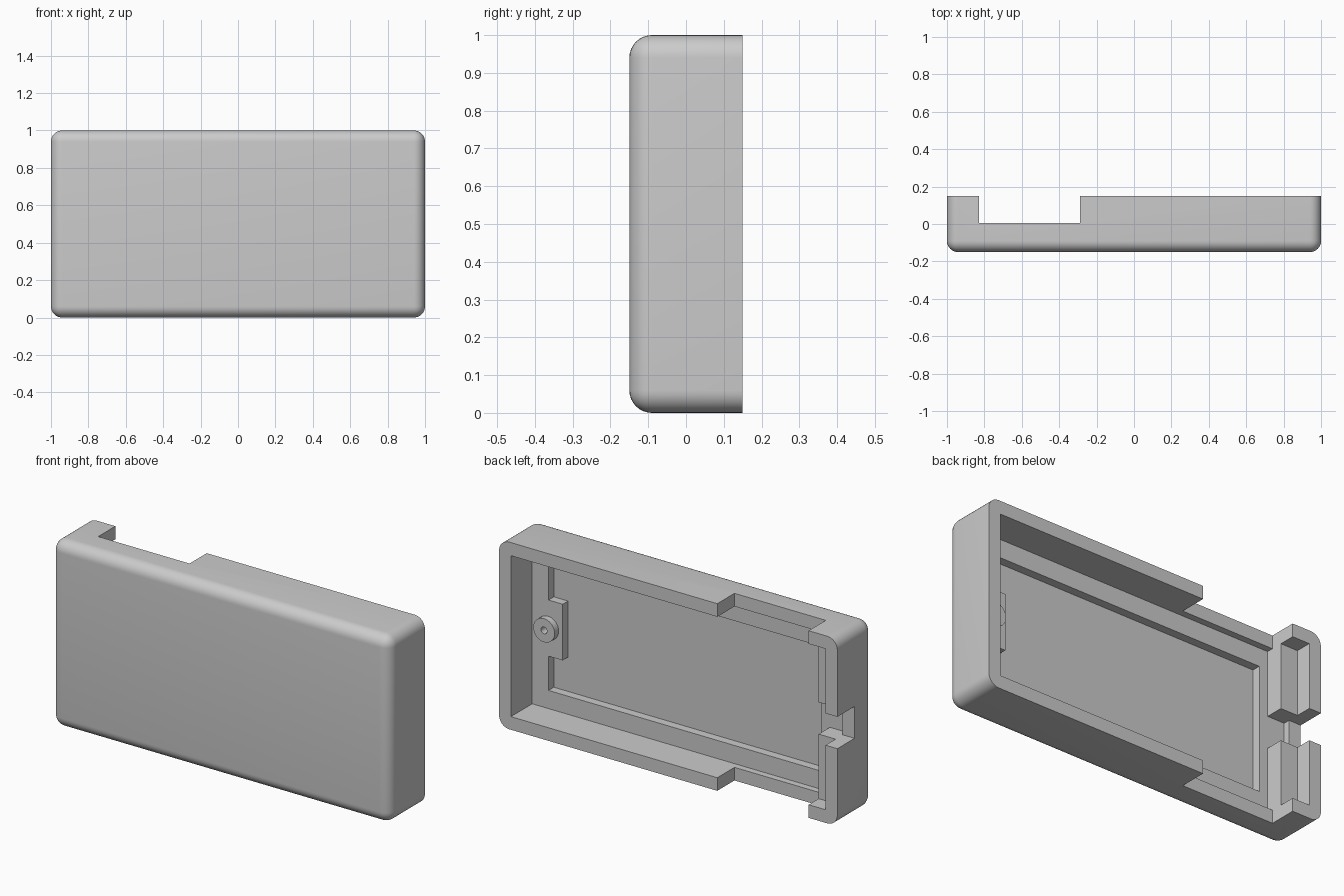
import bpy
import bmesh
import math
from mathutils import Matrix, Vector

cube = bpy.data.objects.get("Cube")
if cube:
    bpy.data.objects.remove(cube, do_unlink=True)

# Overall dimensions
BACK, FRONT = 0.15, -0.15
WALL, ROUND = 0.07, 0.06
LEDGE, FLOOR, NOTCH, STEP = -0.03, -0.075, 0.005, 0.065
INNER = 1 - WALL          # inner face of the end walls
END = -0.83               # face of the stepped end block
SLOT = (0.415, 0.585)     # slot through the end wall
OUT = 0.3                 # cutters run past the open back

grey = bpy.data.materials.new("light grey plastic")
grey.use_nodes = True
grey.diffuse_color = (0.6, 0.6, 0.6, 1)
grey.node_tree.nodes["Principled BSDF"].inputs["Base Color"].default_value = (0.6, 0.6, 0.6, 1)


def make_object(name, bm):
    bmesh.ops.recalc_face_normals(bm, faces=bm.faces)
    mesh = bpy.data.meshes.new(name)
    bm.to_mesh(mesh)
    bm.free()
    mesh.materials.append(grey)
    obj = bpy.data.objects.new(name, mesh)
    bpy.context.collection.objects.link(obj)
    return obj


def prism(name, profile, y0, y1):
    """Extrude an x-z outline from y0 to y1."""
    bm = bmesh.new()
    face = bm.faces.new([bm.verts.new((x, y0, z)) for x, z in profile])
    new = bmesh.ops.extrude_face_region(bm, geom=[face])["geom"]
    moved = [v for v in new if isinstance(v, bmesh.types.BMVert)]
    bmesh.ops.translate(bm, verts=moved, vec=Vector((0, y1 - y0, 0)))
    return make_object(name, bm)


def rect(x0, x1, z0, z1):
    return [(x0, z0), (x1, z0), (x1, z1), (x0, z1)]


def cylinder(name, x, z, radius, y0, y1):
    bm = bmesh.new()
    place = Matrix.Translation((x, (y0 + y1) / 2, z)) @ Matrix.Rotation(math.pi / 2, 4, "X")
    bmesh.ops.create_cone(bm, cap_ends=True, segments=48, radius1=radius,
                          radius2=radius, depth=y1 - y0, matrix=place)
    return make_object(name, bm)


def cut(target, cutter):
    """Subtract the cutter, bake the result and remove the cutter."""
    mod = target.modifiers.new("cut", "BOOLEAN")
    mod.operation = "DIFFERENCE"
    mod.solver = "EXACT"
    mod.object = cutter
    bpy.context.view_layer.update()
    graph = bpy.context.evaluated_depsgraph_get()
    baked = bpy.data.meshes.new_from_object(target.evaluated_get(graph))
    target.modifiers.clear()
    target.data = baked
    bpy.data.objects.remove(cutter, do_unlink=True)


def smooth(obj):
    bpy.ops.object.select_all(action="DESELECT")
    obj.select_set(True)
    bpy.context.view_layer.objects.active = obj
    bpy.ops.object.shade_smooth_by_angle(angle=math.radians(30))


# Outer shell: block rounded everywhere except around the open back
shell = prism("case_shell", rect(-1, 1, 0, 1), FRONT, BACK)
bm = bmesh.new()
bm.from_mesh(shell.data)
rim = [e for e in bm.edges if any(v.co.y < 0 for v in e.verts)]
bmesh.ops.bevel(bm, geom=rim, offset=ROUND, offset_type="OFFSET",
                segments=8, profile=0.5, affect="EDGES")
bm.to_mesh(shell.data)
bm.free()

# Upper cavity, down to the top of the stepped end block
cut(shell, prism("upper_cavity", rect(-INNER, INNER, WALL, INNER), STEP, OUT))

# Main cavity, with the slot running through the end block
lo, hi = SLOT
cut(shell, prism("main_cavity", [
    (END, WALL), (INNER, WALL), (INNER, INNER), (END, INNER),
    (END, hi), (-INNER, hi), (-INNER, lo), (END, lo)], LEDGE, OUT))

# Shallow floor recess, leaving a tab that carries the screw boss
cut(shell, prism("floor_recess", [
    (-0.78, 0.167), (0.834, 0.167), (0.834, 0.35), (0.75, 0.35),
    (0.75, 0.65), (0.834, 0.65), (0.834, 0.833), (-0.78, 0.833)], FLOOR, OUT / 10 - 0.03))

# Notches in the long walls and the slot in the end wall
cut(shell, prism("side_notch", rect(END, -0.29, -0.2, 1.2), NOTCH, OUT))
cut(shell, prism("end_slot", rect(-1.2, -0.9, lo, hi), NOTCH, OUT))

# Screw boss with its hole
BOSS = (0.837, 0.5)
boss = cylinder("screw_boss", *BOSS, 0.063, LEDGE, 0.004)
cut(boss, cylinder("boss_hole", *BOSS, 0.018, FLOOR, OUT))
cut(shell, cylinder("shell_hole", *BOSS, 0.018, FLOOR, OUT))

smooth(shell)
smooth(boss)
